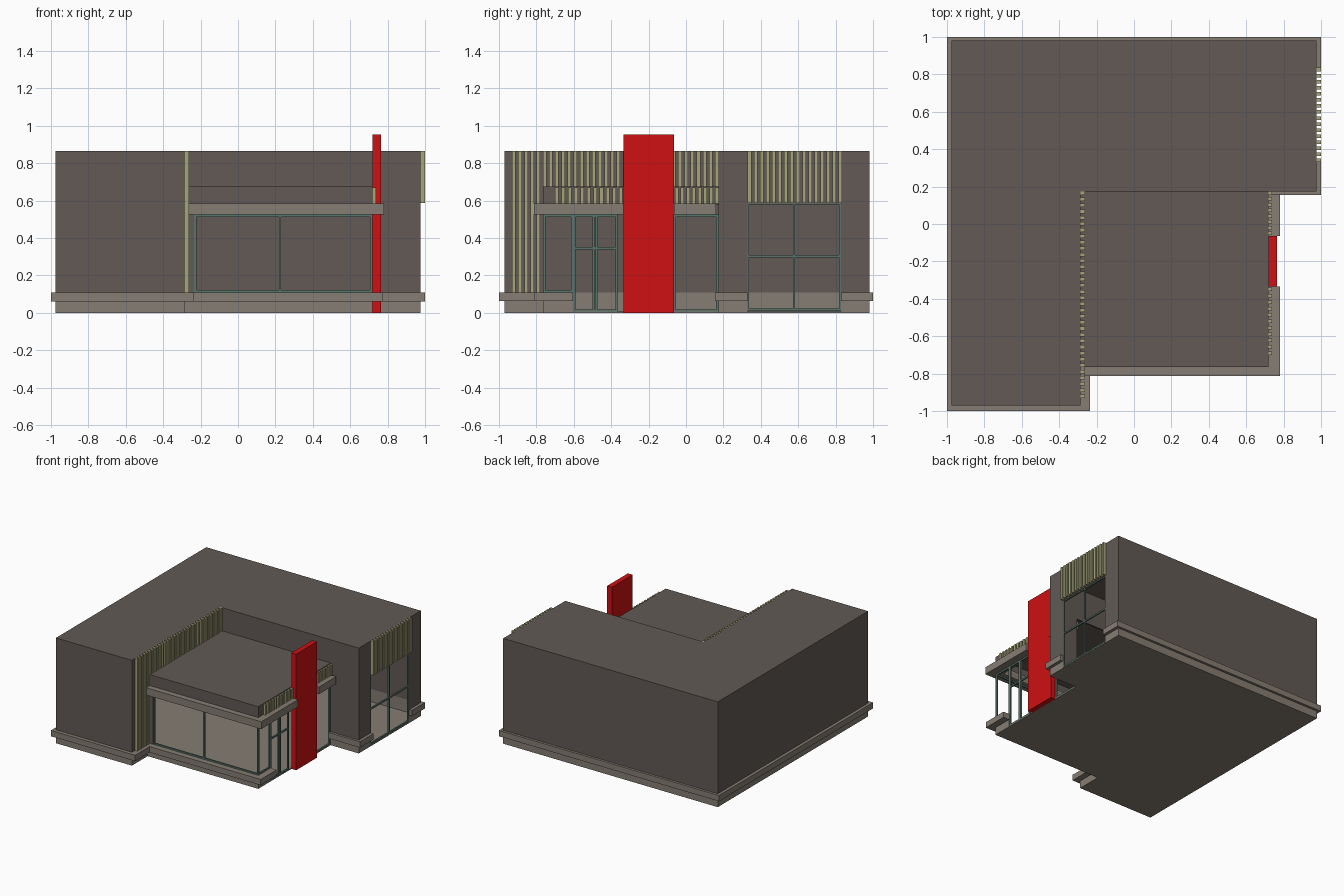
import bpy, bmesh

if "Cube" in bpy.data.objects:
    bpy.data.objects.remove(bpy.data.objects["Cube"])

def material(name, rgb):
    m = bpy.data.materials.new(name)
    m.diffuse_color = (*rgb, 1)
    m.use_nodes = True
    m.node_tree.nodes["Principled BSDF"].inputs["Base Color"].default_value = m.diffuse_color
    return m

WALL = material("brown_render", (0.122, 0.102, 0.092))
STONE = material("tan_stone", (0.235, 0.205, 0.172))
RED = material("red_panel", (0.62, 0.005, 0.006))
SLAT = material("olive_slats", (0.39, 0.38, 0.20))
FRAME = material("green_grey_frame", (0.10, 0.175, 0.145))

def finish(name, bm, mat):
    bmesh.ops.recalc_face_normals(bm, faces=bm.faces)
    me = bpy.data.meshes.new(name)
    bm.to_mesh(me)
    bm.free()
    me.materials.append(mat)
    ob = bpy.data.objects.new(name, me)
    bpy.context.collection.objects.link(ob)
    return ob

def boxes(name, mat, *items):
    """One object from boxes given as (x0, x1, y0, y1, z0, z1)."""
    bm = bmesh.new()
    for x0, x1, y0, y1, z0, z1 in items:
        vs = bmesh.ops.create_cube(bm, size=1)["verts"]
        bmesh.ops.scale(bm, verts=vs, vec=(x1 - x0, y1 - y0, z1 - z0))
        bmesh.ops.translate(bm, verts=vs, vec=((x0 + x1) / 2, (y0 + y1) / 2, (z0 + z1) / 2))
    return finish(name, bm, mat)

def prism(name, mat, pts, z0, z1):
    """Flat slab from a plan outline."""
    bm = bmesh.new()
    f = bm.faces.new([bm.verts.new((x, y, z0)) for x, y in pts])
    top = bmesh.ops.extrude_face_region(bm, geom=[f])["geom"]
    bmesh.ops.translate(bm, verts=[v for v in top if isinstance(v, bmesh.types.BMVert)],
                        vec=(0, 0, z1 - z0))
    return finish(name, bm, mat)

# key plan lines and heights
L, R, F, B = -0.975, 0.975, -0.97, 0.98       # main block
WX, WY = -0.285, 0.175                        # inner corner of the L
PX, PF = 0.72, -0.765                         # pavilion right and front
H, PH, BASE = 0.865, 0.675, 0.11
T = 0.015                                     # wall thickness

# floor and roofs
prism("floor", STONE, [(L, F), (WX, F), (WX, PF), (PX, PF), (PX, WY), (R, WY), (R, B), (L, B)], 0, 0.006)
prism("main_roof", WALL, [(L, F), (WX, F), (WX, WY), (R, WY), (R, B), (L, B)], H - 0.015, H)
boxes("pavilion_roof", WALL, (WX, PX, PF, WY, PH - 0.015, PH))

# walls that reach the ground: one plan list serves wall and plinth
plans = [
    (L, L + T, F, B), (L, R, B - T, B), (L, WX, F, F + T),
    (WX - T, WX, F, PF), (PX, R, WY, WY + T),
    (R - T, R, WY, 0.33), (R - T, R, 0.83, B),
]
boxes("main_walls", WALL, *[(*p, BASE, H - 0.002) for p in plans])
low = [(WX, PX, PF, PF + T), (PX - T, PX, PF, -0.605)]
boxes("plinth", STONE, *[(*p, 0, BASE) for p in plans + low])
boxes("upper_walls", WALL,
      (WX - T, WX, PF, WY, PH - 0.09, H - 0.002),
      (WX, PX, WY, WY + T, PH - 0.09, H - 0.002),
      (R - T, R, 0.33, 0.83, 0.585, H - 0.002))
boxes("pavilion_fascia", WALL,
      (WX, PX, PF, PF + T, 0.58, PH - 0.002), (PX - T, PX, PF, WY, 0.58, PH - 0.002))
boxes("pavilion_corner_post", WALL, (WX, -0.235, PF, PF + T, BASE, 0.53))

# projecting trim band around the base
Z = (0.062, BASE)
boxes("base_trim", STONE,
      (-1, L, -1, 1, *Z), (L, 1, B, 1, *Z), (L, -0.235, -1, F, *Z),
      (WX, -0.235, F, PF, *Z), (-0.235, 0.775, -0.812, PF, *Z), (PX, 0.775, PF, -0.605, *Z),
      (PX, 1, 0.155, WY, *Z), (R, 1, WY, 0.33, *Z), (R, 1, 0.83, B, *Z))

# canopy band, broken by the red blade
Z = (0.525, 0.585)
boxes("canopy_band", STONE,
      (-0.265, 0.78, -0.812, -0.72, *Z),
      (0.68, 0.78, -0.72, -0.335, *Z), (0.68, 0.78, -0.065, 0.16, *Z),
      (0.68, PX, -0.335, -0.065, *Z))
boxes("red_blade", RED, (PX, 0.763, -0.335, -0.065, 0, 0.953))

# vertical slats
def slats(name, x0, x1, y0, y1, zfun, z1, step=0.033, w=0.019):
    n = round((y1 - y0 - w) / step)
    ys = [y0 + i * (y1 - y0 - w) / n for i in range(n + 1)]
    boxes(name, SLAT, *[(x0, x1, y, y + w, zfun(y), z1) for y in ys])

slats("wing_slats", WX, WX + 0.022, -0.93, WY, lambda y: BASE if y < PF - 0.02 else PH, H)
slats("window_slats", R, 1.0, 0.33, 0.835, lambda y: 0.588, H)
slats("fascia_slats_front", PX, PX + 0.018, -0.70, -0.34, lambda y: 0.585, PH - 0.005)
slats("fascia_slats_rear", PX, PX + 0.018, -0.06, WY, lambda y: 0.585, PH - 0.005)

# window and door frames: bars along one axis at a fixed depth
def frame(name, axis, depth, edges, uprights, rails, t=0.012):
    a0, a1, z0, z1 = edges
    bars = [(a, a + t, z0, z1) for a in (a0, a1 - t)]
    bars += [(u - t / 2, u + t / 2, z0, z1) for u in uprights]
    bars += [(a0, a1, z, z + t) for z in (z0, z1 - t)]
    bars += [(a0, a1, r - t / 2, r + t / 2) for r in rails]
    d = (depth - t, depth)
    boxes(name, FRAME, *[(b[0], b[1], *d, b[2], b[3]) if axis == "x" else (*d, *b) for b in bars])

frame("front_window_frame", "x", PF + 0.013, (-0.235, 0.718, BASE, 0.525), [0.225], [])
frame("corner_window_frame", "y", PX - 0.001, (-0.762, -0.603, BASE, 0.525), [], [])
frame("door_frame", "y", PX - 0.001, (-0.603, -0.365, 0.006, 0.525), [-0.493, -0.478], [0.345])
frame("side_window_frame", "y", PX - 0.001, (-0.066, 0.173, 0.006, 0.525), [], [])
frame("wing_window_frame", "y", R - 0.002, (0.325, 0.83, 0.01, 0.59), [0.577], [0.302])
